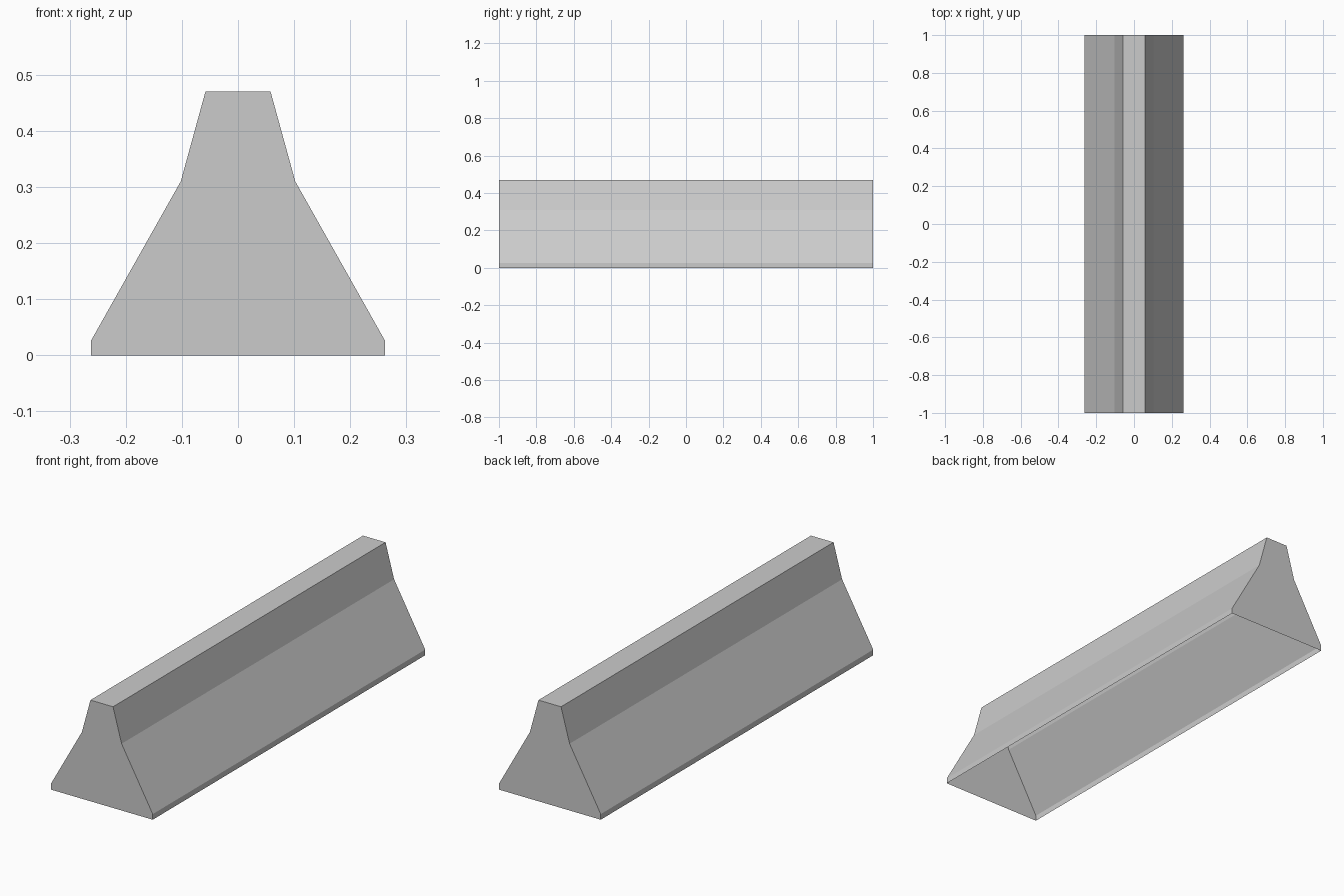
import bpy
import bmesh

cube = bpy.data.objects.get("Cube")
if cube:
    bpy.data.objects.remove(cube, do_unlink=True)

# Plain concrete grey
concrete = bpy.data.materials.new("concrete_grey")
concrete.use_nodes = True
grey = (0.6, 0.6, 0.6, 1)
concrete.diffuse_color = grey
concrete.node_tree.nodes["Principled BSDF"].inputs["Base Color"].default_value = grey

# Half profile of the barrier, from foot to top, mirrored to a full outline
half = [(0.262, 0), (0.262, 0.026), (0.102, 0.31), (0.058, 0.47)]
outline = half + [(-x, z) for x, z in reversed(half)]

# Hollow shell: two ends, sloped sides and top, open underneath
bm = bmesh.new()
front = [bm.verts.new((x, -1, z)) for x, z in outline]
back = [bm.verts.new((x, 1, z)) for x, z in outline]
bm.faces.new(front)
bm.faces.new(back[::-1])
for i in range(len(outline) - 1):
    bm.faces.new((front[i + 1], front[i], back[i], back[i + 1]))

mesh = bpy.data.meshes.new("barrier_shell")
bm.to_mesh(mesh)
bm.free()
mesh.materials.append(concrete)
barrier = bpy.data.objects.new("barrier_shell", mesh)
bpy.context.collection.objects.link(barrier)
